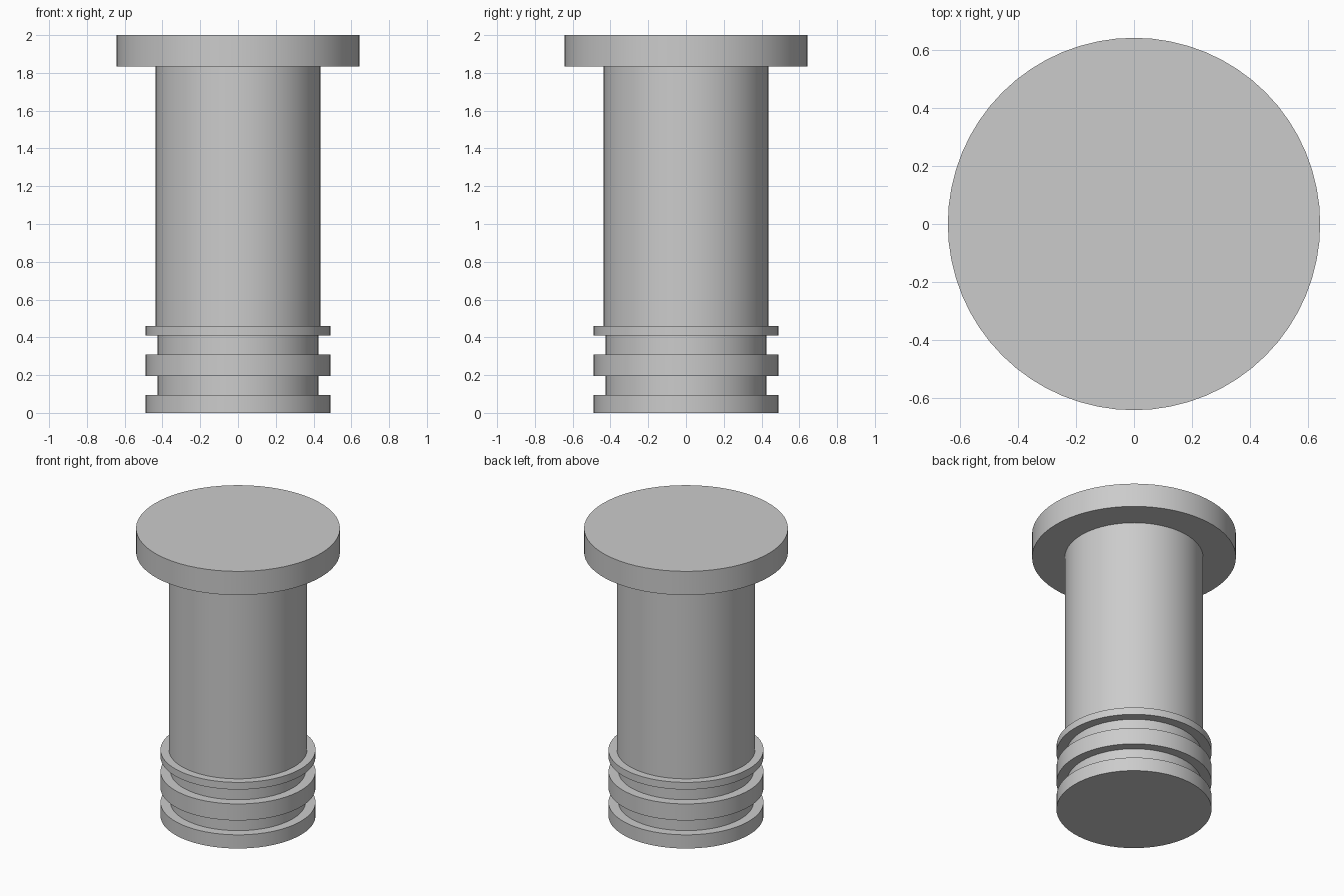
import bpy
import bmesh
import math
from mathutils import Matrix, Vector

cube = bpy.data.objects.get("Cube")
if cube:
    bpy.data.objects.remove(cube, do_unlink=True)

SEGMENTS = 64
RING, GROOVE, SHAFT, HEAD = 0.489, 0.426, 0.436, 0.643

# Radius of each section, with its bottom and top heights
SECTIONS = [
    (RING, 0.0, 0.095),
    (GROOVE, 0.095, 0.195),
    (RING, 0.195, 0.31),
    (GROOVE, 0.31, 0.41),
    (RING, 0.41, 0.46),
    (SHAFT, 0.46, 1.835),
    (HEAD, 1.835, 2.0),
]


def make_material(name, color):
    mat = bpy.data.materials.new(name)
    mat.use_nodes = True
    mat.diffuse_color = color
    mat.node_tree.nodes["Principled BSDF"].inputs["Base Color"].default_value = color
    return mat


def lathe(name, sections, mat):
    """Revolve stacked cylindrical sections into one closed solid."""
    bm = bmesh.new()
    rings = []
    for radius, low, high in sections:
        for z in (low, high):
            place = Matrix.Translation(Vector((0, 0, z)))
            rings.append(bmesh.ops.create_circle(
                bm, segments=SEGMENTS, radius=radius, matrix=place)["verts"])
    for lower, upper in zip(rings, rings[1:]):
        for i in range(SEGMENTS):
            j = (i + 1) % SEGMENTS
            bm.faces.new((lower[i], lower[j], upper[j], upper[i]))
    # End caps
    bm.faces.new(rings[0])
    bm.faces.new(rings[-1])
    bmesh.ops.recalc_face_normals(bm, faces=bm.faces[:])
    mesh = bpy.data.meshes.new(name)
    bm.to_mesh(mesh)
    bm.free()
    mesh.materials.append(mat)
    obj = bpy.data.objects.new(name, mesh)
    bpy.context.collection.objects.link(obj)
    bpy.ops.object.select_all(action="DESELECT")
    obj.select_set(True)
    bpy.context.view_layer.objects.active = obj
    bpy.ops.object.shade_smooth_by_angle(angle=math.radians(30))
    return obj


# Grooved pin with a wide flat head
grey = make_material("light_grey", (0.6, 0.6, 0.6, 1.0))
lathe("grooved_pin", SECTIONS, grey)
